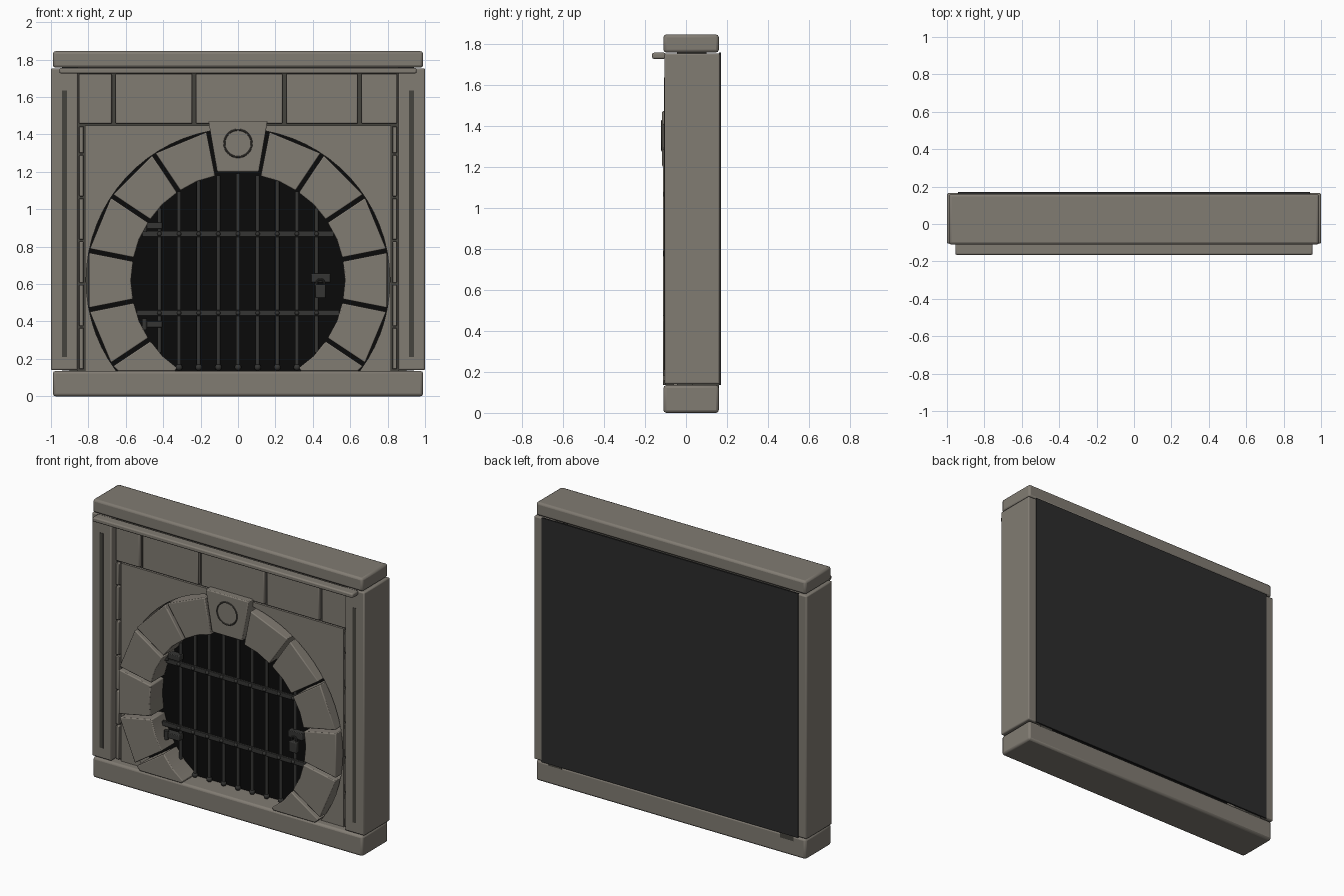
import bpy, bmesh
from math import sin, cos, radians, sqrt, pi
from mathutils import Vector

old = bpy.data.objects.get("Cube")
if old:
    bpy.data.objects.remove(old)


def material(name, colour):
    m = bpy.data.materials.new(name)
    m.use_nodes = True
    rgba = (*colour, 1)
    m.diffuse_color = rgba
    m.node_tree.nodes["Principled BSDF"].inputs["Base Color"].default_value = rgba
    return m


STONE = material("warm grey stone", (0.22, 0.2, 0.17))
MORTAR = material("dark mortar", (0.06, 0.056, 0.048))
IRON = material("dark iron", (0.035, 0.035, 0.033))
BACK = material("charcoal backing", (0.025, 0.025, 0.025))
VOID = material("black opening", (0.003, 0.003, 0.003))

CZ, R_IN, R_OUT, R_WALL = 0.62, 0.57, 0.81, 0.812
FLOOR = 0.135


def finish(bm, name, mat, bevel=0.0, smooth=False):
    bmesh.ops.recalc_face_normals(bm, faces=bm.faces)
    mesh = bpy.data.meshes.new(name)
    bm.to_mesh(mesh)
    bm.free()
    mesh.materials.append(mat)
    ob = bpy.data.objects.new(name, mesh)
    bpy.context.collection.objects.link(ob)
    if bevel:
        mod = ob.modifiers.new("worn edges", "BEVEL")
        mod.width, mod.segments = bevel, 2
    if smooth or bevel:
        bpy.ops.object.select_all(action="DESELECT")
        ob.select_set(True)
        bpy.context.view_layer.objects.active = ob
        bpy.ops.object.shade_smooth_by_angle(angle=radians(35))
    return ob


def box(name, x, y, z, mat, bevel=0.0):
    """Box from (min, max) pairs."""
    bm = bmesh.new()
    bmesh.ops.create_cube(bm, size=1)
    for v in bm.verts:
        v.co = [(a + b) / 2 + c * (b - a) for (a, b), c in zip((x, y, z), v.co)]
    return finish(bm, name, mat, bevel)


def prism(name, outline, y0, y1, mat, bevel=0.0, floor=None):
    """Extrude an x-z outline along y, optionally cut off below a floor."""
    bm = bmesh.new()
    face = bm.faces.new([bm.verts.new((x, y0, z)) for x, z in outline])
    new = bmesh.ops.extrude_face_region(bm, geom=[face])["geom"]
    for v in new:
        if isinstance(v, bmesh.types.BMVert):
            v.co.y = y1
    if floor is not None:
        geom = bm.verts[:] + bm.edges[:] + bm.faces[:]
        bmesh.ops.bisect_plane(bm, geom=geom, plane_co=(0, 0, floor),
                               plane_no=(0, 0, 1), clear_inner=True)
        bmesh.ops.holes_fill(bm, edges=bm.edges)
    return finish(bm, name, mat, bevel)


def rod(name, a, b, r, mat):
    a, b = Vector(a), Vector(b)
    bm = bmesh.new()
    bmesh.ops.create_cone(bm, cap_ends=True, segments=12, radius1=r, radius2=r, depth=(b - a).length)
    turn = (b - a).to_track_quat("Z", "Y")
    for v in bm.verts:
        v.co = turn @ v.co + (a + b) / 2
    return finish(bm, name, mat, smooth=True)


def ball(name, centre, r, mat):
    bm = bmesh.new()
    bmesh.ops.create_uvsphere(bm, u_segments=12, v_segments=8, radius=r)
    bmesh.ops.translate(bm, verts=bm.verts, vec=centre)
    return finish(bm, name, mat, smooth=True)


def ring(name, centre, r, thick, mat):
    bpy.ops.mesh.primitive_torus_add(location=centre, rotation=(pi / 2, 0, 0), major_radius=r,
                                     minor_radius=thick, major_segments=48, minor_segments=8)
    ob = bpy.context.object
    ob.name = name
    ob.data.materials.append(mat)
    bpy.ops.object.shade_smooth_by_angle(angle=radians(40))
    return ob


def polar(r, deg):
    return r * cos(radians(deg)), CZ + r * sin(radians(deg))


# Outer frame
box("base", (-0.99, 0.99), (-0.11, 0.16), (0, 0.135), STONE, 0.014)
box("lintel", (-0.99, 0.99), (-0.11, 0.16), (1.757, 1.845), STONE, 0.014)
box("cornice", (-0.955, 0.955), (-0.165, -0.1), (1.726, 1.756), STONE, 0.008)
box("back_panel", (-0.94, 0.94), (0.16, 0.17), (0.137, 1.757), BACK)
for s, side in ((1, "left"), (-1, "right")):
    span = lambda a, b: tuple(sorted((s * a, s * b)))
    box(side + "_pillar", span(0.857, 1), (-0.105, 0.165), (0.14, 1.753), STONE, 0.008)
    box(side + "_pillar_groove", span(0.915, 0.94), (-0.107, -0.1), (0.21, 1.635), MORTAR)
    box(side + "_joint_backing", span(0.815, 0.86), (-0.045, 0.03), (FLOOR, 1.46), MORTAR)
    # Narrow edge blocks beside the wall
    z = 0.145
    while z < 1.44:
        top = min(z + 0.22, 1.443)
        box(side + "_edge_block", span(0.826, 0.849), (-0.07, 0), (z, top), STONE, 0.004)
        z += 0.231
    # Core filling the thickness between front and back
    box(side + "_core", span(0.8, 0.9), (0.03, 0.16), (0.1, 1.75), MORTAR)

# Course of blocks over the arch
box("top_joint_backing", (-0.86, 0.86), (-0.045, 0.1), (1.44, 1.76), MORTAR)
seams = [-0.86, -0.665, -0.235, 0.248, 0.65, 0.86]
for a, b in zip(seams, seams[1:]):
    box("top_block", (a + 0.01, b - 0.01), (-0.068, 0), (1.458, 1.724), STONE, 0.006)

# Wall with the round opening
x_foot = sqrt(R_WALL ** 2 - (CZ - FLOOR) ** 2)
foot = -36.7
arc = [polar(R_WALL, foot + (180 - 2 * foot) * i / 48) for i in range(49)]
wall = [(-0.818, FLOOR), (-0.818, 1.448), (0.818, 1.448), (0.818, FLOOR), (x_foot, FLOOR)]
prism("wall", wall + arc[1:-1] + [(-x_foot, FLOOR)], -0.06, 0.03, STONE)
prism("dark_opening", [polar(0.83, i * 7.5) for i in range(48)], 0.03, 0.045, VOID, floor=0.1)

# Arch stones and keystone
half = 11.25 - 0.75
for k in range(-2, 4):
    for mid in (k * 22.5, 180 - k * 22.5):
        pts = [polar(R_OUT, mid - half), polar(R_OUT, mid + half),
               polar(R_IN, mid + half - 0.3), polar(R_IN + 0.002, mid), polar(R_IN, mid - half + 0.3)]
        prism("arch_stone", pts, -0.113, 0.028, STONE, 0.006, FLOOR)
prism("keystone", [(-0.158, 1.472), (0.158, 1.472), (0.112, 1.2), (-0.112, 1.2)],
      -0.116, 0.028, STONE, 0.006)
ring("keystone_ring", (0, -0.116, 1.352), 0.073, 0.005, MORTAR)

# Iron gate
GY = 0.0
for i in range(-4, 5):
    x = i * 0.105
    h = sqrt(0.57 ** 2 - x * x)
    low = max(CZ - h, 0.14)
    rod("gate_bar", (x, GY, low), (x, GY, CZ + h), 0.011, IRON)
    if abs(i) < 4:
        ball("bar_foot", (x, GY, max(low, 0.155)), 0.018, IRON)
for z in (0.445, 0.868):
    w = sqrt(0.57 ** 2 - (z - CZ) ** 2)
    box("gate_rail", (-w, w), (-0.022, -0.005), (z - 0.016, z + 0.016), IRON, 0.003)
    for i in range(-4, 5):
        ball("rivet", (i * 0.105, -0.022, z), 0.012, IRON)
for z in (0.385, 0.912):
    box("hinge", (-0.51, -0.405), (-0.04, 0.01), (z - 0.018, z + 0.018), IRON, 0.004)
    rod("hinge_pin", (-0.5, -0.035, z - 0.03), (-0.5, -0.035, z + 0.03), 0.014, IRON)

# Lock
box("lock_plate", (0.39, 0.495), (-0.035, 0.005), (0.608, 0.656), IRON, 0.004)
box("padlock", (0.413, 0.469), (-0.06, -0.025), (0.525, 0.598), IRON, 0.006)
ring("padlock_shackle", (0.441, -0.043, 0.605), 0.02, 0.006, IRON)
